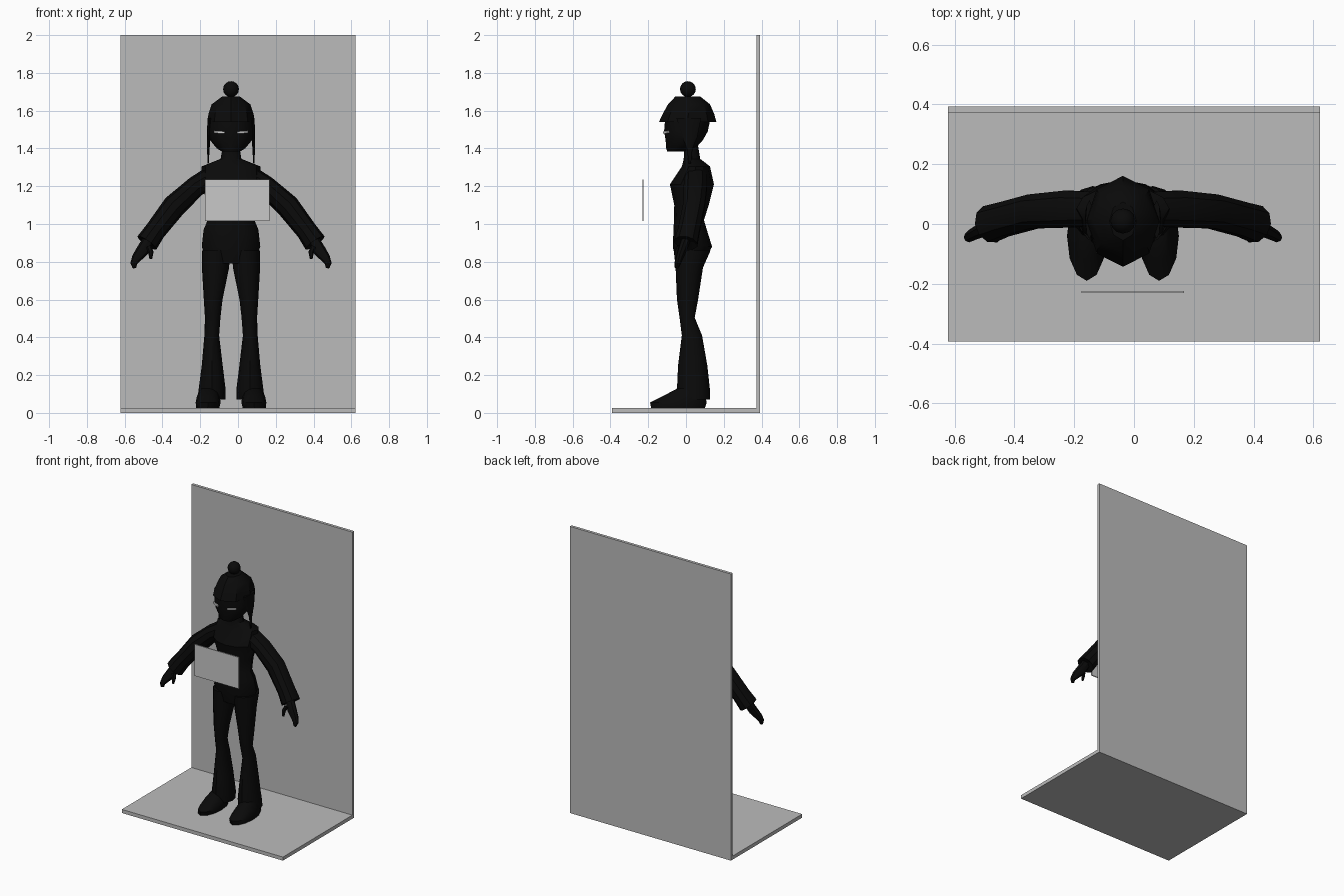
import bpy, bmesh, math
from mathutils import Vector

if "Cube" in bpy.data.objects:
    bpy.data.objects.remove(bpy.data.objects["Cube"])

CX = -0.037  # the figure stands slightly left of centre


def material(name, r, g, b):
    m = bpy.data.materials.new(name)
    m.diffuse_color = (r, g, b, 1)
    m.use_nodes = True
    m.node_tree.nodes["Principled BSDF"].inputs["Base Color"].default_value = m.diffuse_color
    return m


GREY = material("backdrop grey", 0.5, 0.5, 0.5)
PALE = material("panel pale grey", 0.58, 0.58, 0.58)
BLACK = material("figure black", 0.003, 0.003, 0.003)
WHITE = material("eye white", 0.65, 0.65, 0.65)


def finish(bm, name, mat, smooth=False):
    bmesh.ops.recalc_face_normals(bm, faces=bm.faces[:])
    me = bpy.data.meshes.new(name)
    bm.to_mesh(me)
    bm.free()
    me.materials.append(mat)
    ob = bpy.data.objects.new(name, me)
    bpy.context.collection.objects.link(ob)
    if smooth:
        bpy.ops.object.select_all(action='DESELECT')
        ob.select_set(True)
        bpy.context.view_layer.objects.active = ob
        bpy.ops.object.shade_smooth_by_angle(angle=math.radians(35))
    return ob


def box(name, mat, x0, x1, y0, y1, z0, z1):
    bm = bmesh.new()
    bmesh.ops.create_cube(bm, size=1)
    for v in bm.verts:
        v.co = ((x0 + x1) / 2 + v.co.x * (x1 - x0),
                (y0 + y1) / 2 + v.co.y * (y1 - y0),
                (z0 + z1) / 2 + v.co.z * (z1 - z0))
    return finish(bm, name, mat)


def skin(name, rings):
    """Bridge rings of points into one closed shape."""
    bm = bmesh.new()
    vs = [[bm.verts.new(p) for p in ring] for ring in rings]
    n = len(vs[0])
    for a, b in zip(vs, vs[1:]):
        for i in range(n):
            j = (i + 1) % n
            bm.faces.new((a[i], a[j], b[j], b[i]))
    bm.faces.new(vs[0])
    bm.faces.new(vs[-1])
    return finish(bm, name, BLACK, True)


def stack(name, levels, side=1, n=12):
    """Horizontal oval sections: (z, x0, x1, y0, y1)."""
    rings = []
    for z, x0, x1, y0, y1 in levels:
        rings.append([(CX + side * ((x0 + x1) / 2 + (x1 - x0) / 2 * math.cos(t)),
                       (y0 + y1) / 2 + (y1 - y0) / 2 * math.sin(t), z)
                      for t in (2 * math.pi * i / n for i in range(n))])
    return skin(name, rings)


def limb(name, path, side, n=10):
    """Oval sections square to a path: (x, y, z, radius, depth radius)."""
    pts = [Vector(p[:3]) for p in path]
    rings = []
    for i, p in enumerate(path):
        d = (pts[min(i + 1, len(pts) - 1)] - pts[max(i - 1, 0)]).normalized()
        e1 = d.cross(Vector((0, 1, 0))).normalized()
        e2 = e1.cross(d)
        ring = []
        for k in range(n):
            t = 2 * math.pi * k / n
            q = pts[i] + e1 * p[3] * math.cos(t) + e2 * p[4] * math.sin(t)
            ring.append((CX + side * q.x, q.y, q.z))
        rings.append(ring)
    return skin(name, rings)


# Backdrop and floating panel
box("floor_board", GREY, -0.622, 0.622, -0.393, 0.393, 0, 0.025)
box("back_board", GREY, -0.622, 0.622, 0.373, 0.393, 0, 2)
box("front_panel", PALE, -0.175, 0.167, -0.231, -0.224, 1.015, 1.235)

# Torso and neck
stack("torso", [(0.79, -.12, .12, -.05, .09), (0.88, -.155, .155, -.07, .138),
                (0.97, -.145, .145, -.066, .11), (1.02, -.124, .124, -.064, .095),
                (1.10, -.122, .122, -.062, .12), (1.21, -.155, .155, -.085, .148),
                (1.305, -.155, .155, -.022, .127), (1.345, -.055, .055, -.012, .075),
                (1.42, -.042, .042, -.01, .063)])

# Head, hat and bobble
stack("head", [(1.385, -.05, .05, -.10, -.005), (1.40, -.075, .075, -.105, .05),
               (1.445, -.112, .112, -.108, .09), (1.49, -.122, .122, -.116, .115),
               (1.56, -.118, .118, -.11, .13)])
stack("hat", [(1.54, -.124, .124, -.143, .161), (1.58, -.12, .12, -.125, .15),
              (1.634, -.102, .102, -.095, .127), (1.676, -.045, .045, -.055, .074)], n=8)
bm = bmesh.new()
bmesh.ops.create_uvsphere(bm, u_segments=12, v_segments=8, radius=0.042)
bmesh.ops.translate(bm, verts=bm.verts[:], vec=(CX, 0.01, 1.714))
finish(bm, "hat_bobble", BLACK, True)

for s, tag in ((1, "left"), (-1, "right")):
    # Eye plates following the curve of the face
    eye = box("eye_" + tag, WHITE, -.03, .03, -.004, .004, -.006, .006)
    eye.location = (CX + s * 0.061, -0.105, 1.486)
    eye.rotation_euler = (0, -s * 0.06, s * 0.44)

    # Ear flap tapering into a hanging cord
    stack("ear_flap_" + tag, [(1.56, .10, .125, -.05, .08), (1.46, .11, .127, -.02, .06),
                              (1.40, .113, .127, .005, .035),
                              (1.32, .118, .124, .014, .026)], s, 8)

    # Sleeve with hollow-looking cuff, hand and thumb
    limb("sleeve_" + tag, [(.09, .05, 1.255, .06, .06), (.185, .05, 1.20, .055, .065),
                           (.30, .042, 1.095, .063, .06), (.40, .015, .965, .056, .06),
                           (.445, 0, .90, .061, .064), (.437, .002, .912, .035, .035)], s)
    limb("hand_" + tag, [(.435, 0, .92, .03, .025), (.468, -.02, .86, .034, .024),
                         (.50, -.035, .82, .026, .02), (.515, -.045, .79, .018, .017),
                         (.511, -.05, .768, .01, .01)], s, 8)
    limb("thumb_" + tag, [(.435, -.035, .88, .014, .014), (.424, -.048, .85, .014, .013),
                          (.425, -.055, .817, .008, .008)], s, 6)

    # Flared trouser leg
    stack("trouser_leg_" + tag,
          [(.86, .005, .153, -.065, .13), (.77, .01, .154, -.055, .09),
           (.60, .045, .144, -.048, .064), (.504, .056, .138, -.034, .046),
           (.41, .063, .141, -.022, .085), (.25, .044, .155, -.042, .113),
           (.12, .028, .172, -.048, .127), (.07, .03, .178, -.046, .126)], s)

    # Shoe
    stack("shoe_" + tag, [(.026, .062, .185, -.185, .10), (.055, .055, .187, -.19, .11),
                          (.09, .06, .18, -.12, .10), (.13, .075, .16, -.045, .09)], s)
